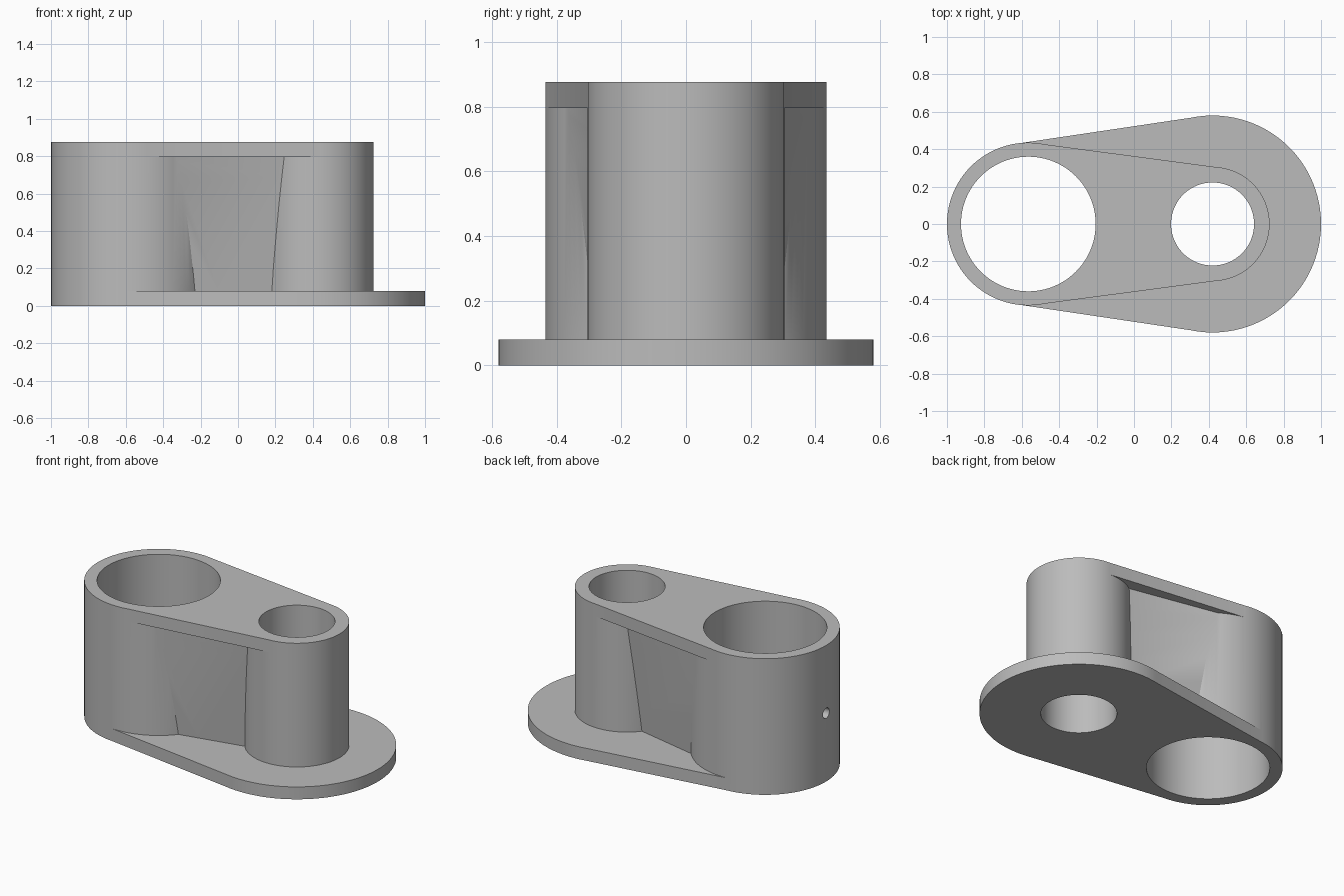
import bpy, bmesh, math

cube = bpy.data.objects.get("Cube")
if cube:
    bpy.data.objects.remove(cube, do_unlink=True)

# Main dimensions
HEIGHT, PLATE = 0.877, 0.08
BIG_X, BIG_R, BIG_BORE = -0.565, 0.435, 0.36
POST_X, POST_R, POST_BORE = 0.42, 0.305, 0.222
BASE_R = 0.58

grey = bpy.data.materials.new("grey")
grey.use_nodes = True
grey.diffuse_color = (0.5, 0.5, 0.5, 1)
grey.node_tree.nodes["Principled BSDF"].inputs["Base Color"].default_value = (0.5, 0.5, 0.5, 1)


def loft(name, bottom, top, z0, z1):
    """Closed solid between two matching outlines."""
    bm = bmesh.new()
    low = [bm.verts.new((x, y, z0)) for x, y in bottom]
    high = [bm.verts.new((x, y, z1)) for x, y in top]
    bm.faces.new(low)
    bm.faces.new(high)
    for i in range(len(low)):
        j = (i + 1) % len(low)
        bm.faces.new((low[i], low[j], high[j], high[i]))
    bmesh.ops.recalc_face_normals(bm, faces=bm.faces)
    mesh = bpy.data.meshes.new(name)
    bm.to_mesh(mesh)
    bm.free()
    mesh.materials.append(grey)
    obj = bpy.data.objects.new(name, mesh)
    bpy.context.collection.objects.link(obj)
    return obj


def cylinder(name, x, r, z0, z1, n=96):
    ring = [(x + r * math.cos(math.tau * i / n), r * math.sin(math.tau * i / n)) for i in range(n)]
    return loft(name, ring, ring, z0, z1)


def mirrored(points):
    """Outline symmetric about the x axis."""
    return points + [(x, -y) for x, y in reversed(points)]


def tangent_plate(name, r2, z0, z1):
    """Plate whose sides run tangent from the big column to a second circle."""
    a = math.acos((BIG_R - r2) / (POST_X - BIG_X))
    c, s = math.cos(a), math.sin(a)
    quad = mirrored([(x + (r - 0.001) * c, (r - 0.001) * s) for x, r in ((BIG_X, BIG_R), (POST_X, r2))])
    return loft(name, quad, quad, z0, z1)


def combine(target, other, operation):
    mod = target.modifiers.new(operation, "BOOLEAN")
    mod.operation, mod.solver, mod.object = operation, "EXACT", other
    with bpy.context.temp_override(object=target, active_object=target):
        bpy.ops.object.modifier_apply(modifier=mod.name)
    bpy.data.objects.remove(other, do_unlink=True)


# Columns, plates and the leaning web between the columns
body = cylinder("link_body", BIG_X, BIG_R, 0, HEIGHT)
parts = [
    cylinder("post", POST_X, POST_R, 0, HEIGHT),
    cylinder("base_disc", POST_X, BASE_R, 0, PLATE),
    tangent_plate("base_plate", BASE_R, 0, PLATE),
    tangent_plate("top_plate", POST_R, HEIGHT - PLATE, HEIGHT),
    loft("web", mirrored([(-0.33, 0.297), (0.32, 0.158)]),
         mirrored([(-0.43, 0.388), (0.35, 0.233)]), 0.06, 0.82),
]
for part in parts:
    combine(body, part, "UNION")

# Bores through the full height
combine(body, cylinder("big_bore", BIG_X, BIG_BORE, -0.1, 1), "DIFFERENCE")
combine(body, cylinder("post_bore", POST_X, POST_BORE, -0.1, 1), "DIFFERENCE")

# Small set-screw hole through the end wall
drill = cylinder("screw_hole", 0, 0.033, -0.1, 0.1, 24)
drill.rotation_euler = (0, math.pi / 2, 0)
drill.location = (BIG_X - BIG_R, 0, 0.44)
bpy.context.view_layer.update()
combine(body, drill, "DIFFERENCE")

# Smooth walls with crisp rims
bpy.ops.object.select_all(action="DESELECT")
body.select_set(True)
bpy.context.view_layer.objects.active = body
bpy.ops.object.shade_smooth_by_angle(angle=math.radians(30))
